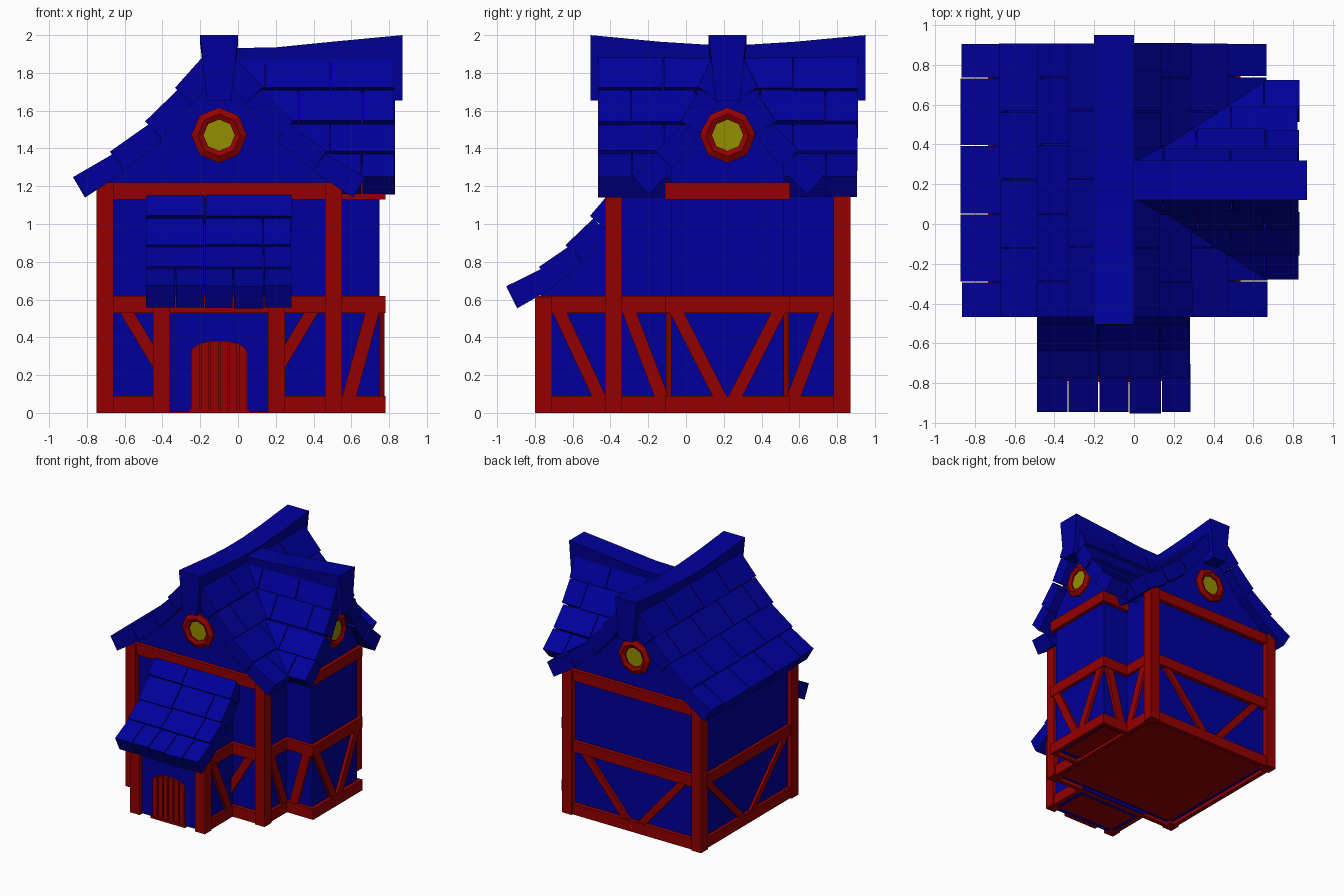
import bpy, bmesh, math, random

if "Cube" in bpy.data.objects:
    bpy.data.objects.remove(bpy.data.objects["Cube"])
random.seed(4)

def material(name, rgb):
    m = bpy.data.materials.new(name)
    m.diffuse_color = (*rgb, 1)
    m.use_nodes = True
    m.node_tree.nodes["Principled BSDF"].inputs["Base Color"].default_value = m.diffuse_color
    return m

BLUE = material("blue", (0, 0, 0.33))
RED = material("red", (0.3, 0, 0))
YELLOW = material("yellow", (0.3, 0.27, 0))

def place(axis, u, z, d):
    # profiles are (u, z); depth d runs along the given axis
    return (d, u, z) if axis == 'x' else (u, d, z)

def loft(name, bodies, mat, closed=False):
    # bodies: lists of point rings, skinned in order
    bm = bmesh.new()
    for rings in bodies:
        vs = [[bm.verts.new(p) for p in r] for r in rings]
        n = len(vs[0])
        pairs = list(zip(vs, vs[1:]))
        if closed:
            pairs.append((vs[-1], vs[0]))
        for a, b in pairs:
            for i in range(n):
                bm.faces.new((a[i], a[(i + 1) % n], b[(i + 1) % n], b[i]))
        if not closed:
            bm.faces.new(vs[0])
            bm.faces.new(vs[-1])
    bmesh.ops.recalc_face_normals(bm, faces=bm.faces)
    me = bpy.data.meshes.new(name)
    bm.to_mesh(me)
    bm.free()
    me.materials.append(mat)
    ob = bpy.data.objects.new(name, me)
    bpy.context.collection.objects.link(ob)
    return ob

def rings(axis, pts, d0, d1):
    return [[place(axis, u, z, d) for u, z in pts] for d in (d0, d1)]

def prism(name, axis, pts, d0, d1, mat):
    return loft(name, [rings(axis, pts, d0, d1)], mat)

def box(name, x0, x1, y0, y1, z0, z1, mat=RED):
    return prism(name, 'y', [(x0, z0), (x1, z0), (x1, z1), (x0, z1)], y0, y1, mat)

def beam_ring(name, x0, x1, y0, y1, z0, z1, left=True, right=True, t=0.035):
    # timbers around a rectangular plan
    box(name + "_front", x0, x1, y0, y0 + t, z0, z1)
    box(name + "_back", x0, x1, y1 - t, y1, z0, z1)
    if left:
        box(name + "_left", x0, x0 + t, y0 + t, y1 - t, z0, z1)
    if right:
        box(name + "_right", x1 - t, x1, y0 + t, y1 - t, z0, z1)

def brace(axis, top, bottom, d0, d1):
    # slanted timber between base and middle beam
    w = 0.075 if bottom > top else -0.075
    prism("brace", axis, [(top, .54), (top + w, .54), (bottom, .08), (bottom - w, .08)], d0, d1, RED)

def mirrored(c, pts):
    return [(c + u, z) for u, z in pts] + [(c - u, z) for u, z in reversed(pts)]

# walls with gables
main_gable = mirrored(-.1, [(.61, .03), (.61, 1.26), (.48, 1.39), (.3, 1.58), (.06, 1.83)])
wing_gable = mirrored(.22, [(.3, .03), (.3, 1.34), (.2, 1.53), (.05, 1.82)])
prism("main_walls", 'y', main_gable, -.38, .82, BLUE)
prism("wing_walls", 'x', wing_gable, 0, .75, BLUE)
prism("porch_walls", 'x', [(-.77, .005), (-.37, .005), (-.37, 1.06), (-.45, 1.01), (-.57, .85), (-.77, .68)], -.42, .22, BLUE)

# floors
box("main_floor", -.67, .47, -.35, .79, .024, .05)
box("wing_floor", .47, .70, -.03, .47, .024, .05)
box("porch_floor", -.37, .17, -.72, -.45, .0, .03)

# corner posts
for x in (-.75, .46):
    for y in (-.43, .78):
        box("main_post", x, x + .09, y, y + .09, 0, 1.22)
for x in (-.45, .16):
    box("porch_post", x, x + .09, -.80, -.71, 0, .61)

# horizontal timbers
for label, z in (("base_beam", 0), ("middle_beam", .53), ("top_beam", 1.13)):
    sides = z < 1
    beam_ring("main_" + label, -.735, .535, -.415, .855, z, z + .09, sides, sides)
    beam_ring("wing_" + label, .52, .78, -.11, .55, z, z + .09, left=False)
beam_ring("porch_middle_beam", -.44, .24, -.79, -.40, .53, .62)
for x in (-.44, .205):
    box("porch_base_beam", x, x + .035, -.72, -.40, 0, .09)
box("door_step", -.26, .06, -.795, -.76, 0, .02)

# braces: front, back, left, right, wing and porch sides
for s in (-1, 1):
    brace('y', -.1 + s * .53, -.1 + s * .18, -.405, -.37)
    brace('y', -.1 + s * .5, -.1 + s * .03, .81, .845)
    brace('x', .22 + s * .56, .22 + s * .03, -.73, -.70)
    brace('x', .22 + s * .56, .22 + s * .31, .50, .53)
    brace('x', .22 + s * .31, .22, .74, .775)
for y in (-.105, .515):
    brace('y', .75, .55, y, y + .03)
for x in (-.445, .215):
    brace('x', -.71, -.42, x, x + .03)

# shingled roofs: each row is (outer u, z, inner u, z) of its top surface
ROWS = [(.77, 1.25, .56, 1.372), (.575, 1.385, .37, 1.53), (.39, 1.545, .22, 1.71), (.235, 1.72, .06, 1.915)]

def shingle_row(axis, c, s, row, d0, d1, width, first, thick=.125):
    # cuts run back from the d1 end; the first tile has its own width
    u0, z0, u1, z1 = row
    L = math.hypot(u0 - u1, z1 - z0)
    cuts = [d1 + random.uniform(-.006, .004)]
    d = d1 - first
    while d > d0 + .05:
        cuts.append(d + random.uniform(-.004, .004))
        d -= width
    cuts.append(d0)
    out = []
    for b, a in zip(cuts, cuts[1:]):
        j = random.uniform(-.006, .004)
        nu, nz = -(z1 - z0) / L * thick, -(u0 - u1) / L * thick
        pu, pz = u0 + j, z0 - j * .6
        pts = [(pu, pz), (u1, z1), (u1 + nu * .9, z1 + nz * .9), (pu + nu, pz + nz)]
        out.append(rings(axis, [(c + s * u, z) for u, z in pts], a + .003, b - .003))
    return out

main_tiles, wing_tiles, porch_tiles = [], [], []
for i, row in enumerate(ROWS):
    first = .345 if i % 2 else .175
    u0, z0, u1, z1 = row
    wing_row = (u0 * .655, z0, u1 * .655, z1) if i < 3 else (.165, 1.72, .068, 1.915)
    for s in (-1, 1):
        main_tiles += shingle_row('y', -.1, s, row, -.47, .912, .342, first)
        wing_tiles += shingle_row('x', .22, s, wing_row, (u0 + u1) / 2 - .2, .832, .34, first)
loft("main_roof_shingles", main_tiles, BLUE)
loft("wing_roof_shingles", wing_tiles, BLUE)

# porch roof
PORCH = [(.948, .672, .755, .768), (.775, .775, .615, .885), (.635, .89, .49, 1.03), (.505, 1.045, .40, 1.17)]
for i, row in enumerate(PORCH):
    porch_tiles += shingle_row('x', 0, -1, row, -.49, .29, .156 if i == 0 else .31, .46 if i == 3 else .156, .13)
loft("porch_roof_shingles", porch_tiles, BLUE)

# sagging ridge caps
def ridge(name, axis, c, stations):
    body = [[place(axis, c + u, z, d) for u, z in ((-.065, 1.655), (.065, 1.655), (.1, top), (-.1, top))]
            for d, top in stations]
    loft(name, [body], BLUE)

ridge("main_ridge", 'y', -.1, [(-.505, 2), (-.14, 1.965), (.1, 1.95), (.34, 1.95), (.58, 1.965), (.95, 2)])
ridge("wing_ridge", 'x', .22, [(-.1, 1.93), (.2, 1.935), (.5, 1.965), (.87, 2)])

# octagonal gable windows
def octagon(axis, c, r, d):
    return [place(axis, c + r * math.sin(k * math.pi / 4), 1.47 + r * math.cos(k * math.pi / 4), d) for k in range(8)]

for side, axis, c, wall, out in (("front", 'y', -.1, -.38, -1), ("back", 'y', -.1, .82, 1), ("wing", 'x', .22, .75, 1)):
    prof = [(.147, -.02), (.147, .015), (.112, .034), (.083, .02), (.083, -.02)]
    loft(side + "_window_frame", [[octagon(axis, c, r, wall + out * d) for r, d in prof]], RED, closed=True)
    loft(side + "_window_glass", [[octagon(axis, c, .086, wall + out * d) for d in (-.01, .008)]], YELLOW)

# arched plank door
def arch(x):
    return .32 + .062 * math.sqrt(max(0, 1 - ((x + .1) / .15) ** 2))

xs = [-.25 + .3 * k / 12 for k in range(13)]
prism("door_panel", 'y', [(-.25, .01), (.05, .01)] + [(x, arch(x)) for x in reversed(xs)], -.776, -.765, RED)
planks = []
for k in range(6):
    a, b = -.25 + k * .05 + .004, -.25 + (k + 1) * .05 - .004
    m = (a + b) / 2
    planks.append(rings('y', [(a, .015), (b, .015), (b, arch(b)), (m, arch(m)), (a, arch(a))], -.79, -.77))
loft("door_planks", planks, RED)
